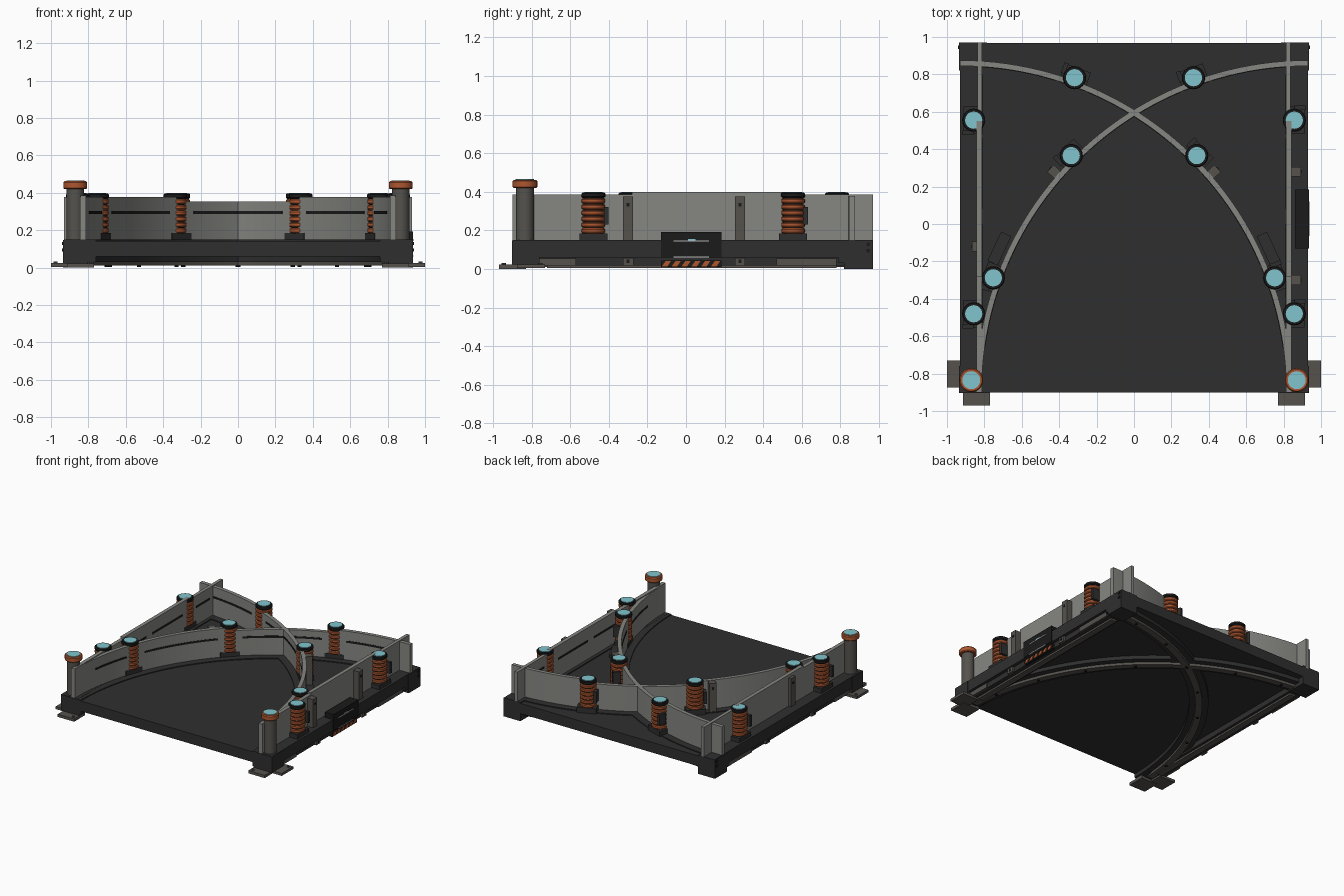
import bpy, bmesh, math
from mathutils import Matrix, Vector

if "Cube" in bpy.data.objects:
    bpy.data.objects.remove(bpy.data.objects["Cube"])


def mat(name, r, g, b):
    m = bpy.data.materials.new(name)
    m.diffuse_color = (r, g, b, 1)
    m.use_nodes = True
    m.node_tree.nodes["Principled BSDF"].inputs["Base Color"].default_value = m.diffuse_color
    return m


DARK = mat("charcoal", 0.028, 0.028, 0.028)
BLACK = mat("black", 0.011, 0.011, 0.011)
GREY = mat("wall grey", 0.24, 0.24, 0.225)
STEEL = mat("warm steel", 0.092, 0.086, 0.076)
ORANGE = mat("burnt orange", 0.42, 0.095, 0.03)
CYAN = mat("pale cyan", 0.22, 0.56, 0.62)
LIGHT = mat("light grey", 0.5, 0.5, 0.5)


def finish(name, bm, material, smooth=False):
    bmesh.ops.recalc_face_normals(bm, faces=bm.faces)
    me = bpy.data.meshes.new(name)
    bm.to_mesh(me)
    bm.free()
    me.materials.append(material)
    ob = bpy.data.objects.new(name, me)
    bpy.context.collection.objects.link(ob)
    if smooth:
        bpy.ops.object.select_all(action='DESELECT')
        ob.select_set(True)
        bpy.context.view_layer.objects.active = ob
        bpy.ops.object.shade_smooth_by_angle(angle=math.radians(35))
    return ob


def box(name, x, y, z, material):
    """Box from (min, max) pairs."""
    x, y, z = sorted(x), sorted(y), sorted(z)
    bm = bmesh.new()
    size = Vector((x[1] - x[0], y[1] - y[0], z[1] - z[0]))
    mid = Vector((sum(x) / 2, sum(y) / 2, sum(z) / 2))
    bmesh.ops.create_cube(bm, size=1, matrix=Matrix.Translation(mid) @ Matrix.Diagonal((*size, 1)))
    return finish(name, bm, material)


def turned_box(name, centre, angle, radial, tangent, z, material):
    """Box turned about z; radial and tangent are (min, max) offsets from centre."""
    ob = box(name, radial, tangent, z, material)
    ob.data.transform(Matrix.Translation((*centre, 0)) @ Matrix.Rotation(angle, 4, 'Z'))
    return ob


def lathe(name, x, y, profile, material, n=24):
    """Stack of (radius, z) rings, capped at both ends."""
    bm = bmesh.new()
    rings = [[bm.verts.new((x + r * math.cos(2 * math.pi * i / n), y + r * math.sin(2 * math.pi * i / n), z))
              for i in range(n)] for r, z in profile]
    for a, b in zip(rings, rings[1:]):
        for i in range(n):
            j = (i + 1) % n
            bm.faces.new((a[i], a[j], b[j], b[i]))
    bm.faces.new(rings[0])
    bm.faces.new(rings[-1])
    return finish(name, bm, material, True)


def arc_point(s, r, deg):
    a = math.radians(deg)
    return s * (-0.93 + r * math.cos(a)), -0.9 + r * math.sin(a)


def arc_strip(name, s, r, z, a0, a1, material):
    """Rectangular section swept along the quarter circle; s mirrors it in x."""
    n = max(2, round((a1 - a0) / 2))
    bm = bmesh.new()
    rows = []
    for i in range(n + 1):
        deg = a0 + (a1 - a0) * i / n
        rows.append([bm.verts.new((*arc_point(s, rr, deg), zz))
                     for rr, zz in ((r[0], z[0]), (r[1], z[0]), (r[1], z[1]), (r[0], z[1]))])
    for a, b in zip(rows, rows[1:]):
        for k in range(4):
            m = (k + 1) % 4
            bm.faces.new((a[k], a[m], b[m], b[k]))
    bm.faces.new(rows[0])
    bm.faces.new(rows[-1])
    return finish(name, bm, material, True)


def bumper(x, y, angle):
    """Ringed column on a plinth with a cap and a coloured disc."""
    turned_box("bumper_plinth", (x, y), angle, (-0.05, 0.055), (-0.073, 0.073), (0.14, 0.185), DARK)
    lathe("bumper_core", x, y, [(0.052, 0.18), (0.052, 0.375)], BLACK)
    for i in range(6):
        z = 0.185 + i * 0.031
        lathe("bumper_ring", x, y, [(0.056, z), (0.061, z + 0.006), (0.061, z + 0.020), (0.056, z + 0.026)], ORANGE)
    lathe("bumper_cap", x, y, [(0.055, 0.368), (0.062, 0.375), (0.062, 0.39), (0.057, 0.395)], BLACK)
    lathe("bumper_disc", x, y, [(0.046, 0.394), (0.046, 0.399)], CYAN)
    turned_box("bumper_sensor", (x, y), angle, (0.0, 0.06), (0.055, 0.078), (0.23, 0.32), DARK)


def bracket(x, y, angle):
    turned_box("wall_bracket", (x, y), angle, (-0.025, 0.025), (-0.026, 0.026), (0.14, 0.375), STEEL)
    turned_box("bracket_bolt", (x, y), angle, (0.024, 0.029), (-0.008, 0.008), (0.325, 0.341), BLACK)


# Floor panel
box("floor_panel", (-0.80, 0.80), (-0.90, 0.968), (0.06, 0.142), DARK)

for s in (-1, 1):
    face = 0 if s > 0 else math.pi
    # Side rails, lower rails and corner blocks
    box("side_rail", (s * 0.785, s * 0.93), (-0.90, 0.97), (0.06, 0.15), DARK)
    box("lower_rail", (s * 0.80, s * 0.905), (-0.88, 0.95), (0.018, 0.062), DARK)
    box("rail_strip", (s * 0.82, s * 0.87), (-0.72, 0.78), (0.004, 0.02), STEEL)
    box("front_corner_block", (s * 0.77, s * 0.935), (-0.903, -0.76), (0.022, 0.148), DARK)
    box("back_corner_block", (s * 0.785, s * 0.935), (0.82, 0.97), (0.0, 0.147), DARK)
    for y0, y1 in ((-0.76, -0.57), (0.47, 0.78)):
        box("skirt_plate", (s * 0.90, s * 0.915), (y0, y1), (0.018, 0.055), STEEL)
    for y in (-0.3, 0.28):
        box("lower_bracket", (s * 0.90, s * 0.922), (y - 0.027, y + 0.027), (0.018, 0.058), STEEL)
        box("lower_bolt", (s * 0.92, s * 0.926), (y - 0.008, y + 0.008), (0.032, 0.048), BLACK)
    for z in (0.085, 0.12):
        box("corner_pin", (s * 0.91, s * 0.94), (0.935, 0.955), (z, z + 0.018), BLACK)

    # Feet with bolts
    box("side_foot", (s * 0.86, s * 1.0), (-0.875, -0.73), (0.004, 0.024), STEEL)
    box("front_foot", (s * 0.77, s * 0.915), (-0.97, -0.83), (0.0, 0.022), STEEL)
    lathe("foot_bolt", s * 0.975, -0.755, [(0.011, 0.02), (0.011, 0.032)], STEEL, 8)
    lathe("foot_bolt", s * 0.795, -0.945, [(0.011, 0.02), (0.011, 0.030)], STEEL, 8)

    # Straight side walls
    for y0, y1, top, out in ((-0.90, -0.28, 0.385, 0.842), (-0.28, 0.55, 0.40, 0.842), (0.55, 0.97, 0.385, 0.838)):
        box("side_wall", (s * 0.812, s * out), (y0, y1), (0.14, top), GREY)
    for y0, y1 in ((-0.4, 0.0), (0.08, 0.46), (0.63, 0.8)):
        box("side_wall_slot", (s * 0.809, s * 0.813), (y0, y1), (0.287, 0.302), BLACK)

    # Crossing curved rails and walls
    arc_strip("arc_rail", s, (1.69, 1.83), (0.03, 0.149), 0, 90, DARK)
    arc_strip("arc_lower_strip", s, (1.735, 1.785), (0.01, 0.032), 3, 88, STEEL)
    for a0, a1, top in ((0, 45, 0.378), (45, 70, 0.352), (70, 90, 0.378)):
        arc_strip("arc_wall", s, (1.745, 1.775), (0.14, top), a0, a1, GREY)
    for a0, a1 in ((8, 18), (23, 42), (48, 67), (73, 86)):
        arc_strip("arc_wall_slot", s, (1.742, 1.746), (0.287, 0.302), a0, a1, BLACK)
    for deg in range(10, 90, 12):
        x, y = arc_point(s, 1.76, deg)
        lathe("strip_bolt", x, y, [(0.011, 0.004), (0.011, 0.012)], BLACK, 8)

    # Bumpers along curved and straight walls
    for deg in (20, 45, 70):
        a = math.radians(deg)
        bumper(*arc_point(s, 1.79, deg), a if s > 0 else math.pi - a)
    for y in (-0.48, 0.555):
        bumper(s * 0.857, y, face)

    # Brackets and actuator housings behind the curved walls
    a = math.radians(41)
    bracket(*arc_point(s, 1.80, 41), a if s > 0 else math.pi - a)
    a = math.radians(25)
    turned_box("arc_housing", arc_point(s, 1.82, 25), a if s > 0 else math.pi - a,
               (-0.03, 0.03), (-0.085, 0.085), (0.13, 0.165), DARK)

    # Front corner posts
    lathe("corner_post", s * 0.87, -0.835, [(0.046, 0.14), (0.046, 0.425)], STEEL)
    lathe("corner_post_cap", s * 0.87, -0.835,
          [(0.058, 0.42), (0.064, 0.426), (0.064, 0.455), (0.058, 0.462)], ORANGE)
    lathe("corner_post_disc", s * 0.87, -0.835, [(0.048, 0.46), (0.048, 0.466)], CYAN)

# Side wall brackets
for x, y, angle in ((0.867, -0.3, 0), (0.867, 0.28, 0), (-0.84, -0.12, math.pi)):
    bracket(x, y, angle)

# Control box with light slots, a small display and a hazard stripe
box("control_box", (0.862, 0.936), (-0.13, 0.185), (0.06, 0.192), BLACK)
for z in (0.058, 0.142):
    box("control_light", (0.934, 0.939), (-0.065, 0.12), (z, z + 0.006), LIGHT)
box("control_display", (0.934, 0.938), (0.01, 0.05), (0.148, 0.154), CYAN)
box("hazard_plate", (0.90, 0.925), (-0.13, 0.185), (0.01, 0.045), BLACK)
for i in range(6):
    bm = bmesh.new()
    y = -0.125 + i * 0.051
    quad = [bm.verts.new((0.928, yy, zz)) for yy, zz in
            ((y, 0.013), (y + 0.028, 0.013), (y + 0.048, 0.042), (y + 0.02, 0.042))]
    base = bm.faces.new(quad)
    ext = bmesh.ops.extrude_face_region(bm, geom=[base])
    for v in ext["geom"]:
        if isinstance(v, bmesh.types.BMVert):
            v.co.x -= 0.006
    finish("hazard_stripe", bm, ORANGE)
